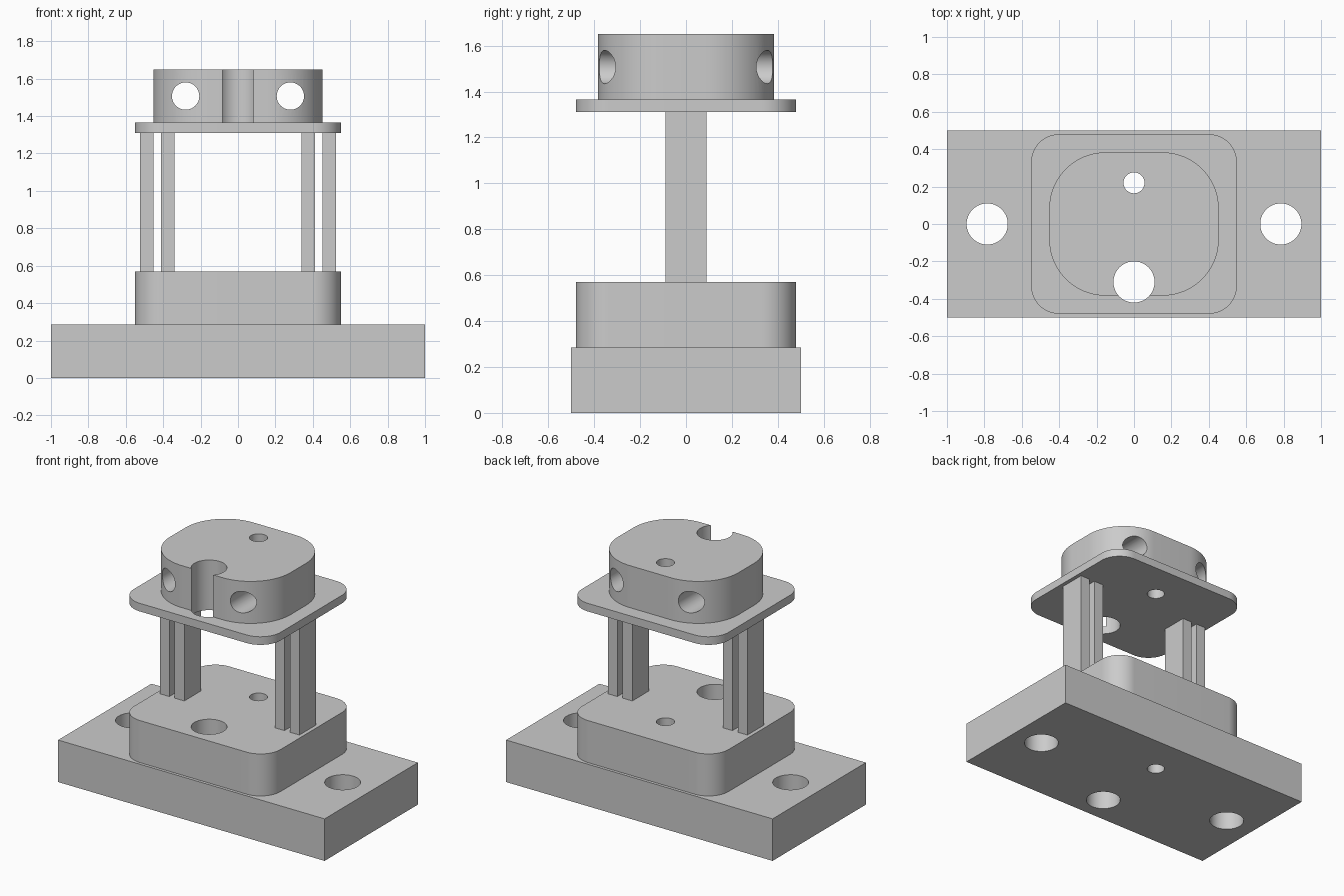
import bpy
import math

cube = bpy.data.objects.get("Cube")
if cube:
    bpy.data.objects.remove(cube, do_unlink=True)

grey = bpy.data.materials.new("plain grey")
grey.use_nodes = True
color = (0.6, 0.6, 0.6, 1)
grey.diffuse_color = color
grey.node_tree.nodes["Principled BSDF"].inputs["Base Color"].default_value = color


def slab(name, half_x, half_y, bottom, top, radius=0, steps=20):
    """Upright prism with a rounded rectangular outline."""
    outline = []
    for i, (sx, sy) in enumerate([(1, 1), (-1, 1), (-1, -1), (1, -1)]):
        cx, cy = sx * (half_x - radius), sy * (half_y - radius)
        for k in range(steps + 1 if radius else 1):
            a = math.pi / 2 * (i + k / steps)
            outline.append((cx + radius * math.cos(a), cy + radius * math.sin(a)))
    n = len(outline)
    verts = [(x, y, z) for z in (bottom, top) for x, y in outline]
    faces = [tuple(reversed(range(n))), tuple(range(n, 2 * n))]
    faces += [(i, (i + 1) % n, n + (i + 1) % n, n + i) for i in range(n)]
    mesh = bpy.data.meshes.new(name)
    mesh.from_pydata(verts, [], faces)
    mesh.materials.append(grey)
    obj = bpy.data.objects.new(name, mesh)
    bpy.context.collection.objects.link(obj)
    return obj


def activate(obj):
    bpy.ops.object.select_all(action="DESELECT")
    obj.select_set(True)
    bpy.context.view_layer.objects.active = obj


def drill(obj, x, y, z, radius, along_y=False):
    """Cut a round hole right through the part."""
    bpy.ops.mesh.primitive_cylinder_add(
        vertices=64, radius=radius, depth=4, location=(x, y, z),
        rotation=(math.pi / 2 if along_y else 0, 0, 0))
    cutter = bpy.context.object
    cutter.name = "hole_cutter"
    cutter.hide_render = True
    cutter.data.materials.append(grey)
    cut = obj.modifiers.new("hole", "BOOLEAN")
    cut.operation = "DIFFERENCE"
    cut.solver = "EXACT"
    cut.object = cutter
    activate(obj)
    bpy.ops.object.modifier_apply(modifier=cut.name)
    bpy.data.objects.remove(cutter, do_unlink=True)


# Stacked body parts
base = slab("base_block", 1.0, 0.5, 0, 0.285)
pedestal = slab("pedestal", 0.55, 0.48, 0.285, 0.57, 0.15)
plate = slab("upper_plate", 0.55, 0.48, 1.31, 1.365, 0.15)
head = slab("head_block", 0.453, 0.383, 1.365, 1.65, 0.3)

# Vertical holes shared by the whole stack
for part in (base, pedestal, plate, head):
    drill(part, 0, -0.31, 0.8, 0.11)
    drill(part, 0, 0.22, 0.8, 0.056)

# Mounting holes and cross holes
for side in (-1, 1):
    drill(base, side * 0.785, 0, 0, 0.11)
    drill(head, side * 0.28, 0, 1.507, 0.073, along_y=True)

for part in (base, pedestal, plate, head):
    activate(part)
    bpy.ops.object.shade_smooth_by_angle(angle=math.radians(30))

# Paired posts on each side
for side, label in ((1, "left"), (-1, "right")):
    for place, x in (("inner", 0.376), ("outer", 0.488)):
        post = slab(f"{label}_{place}_post", 0.036, 0.09, 0.57, 1.31)
        post.location.x = side * x
